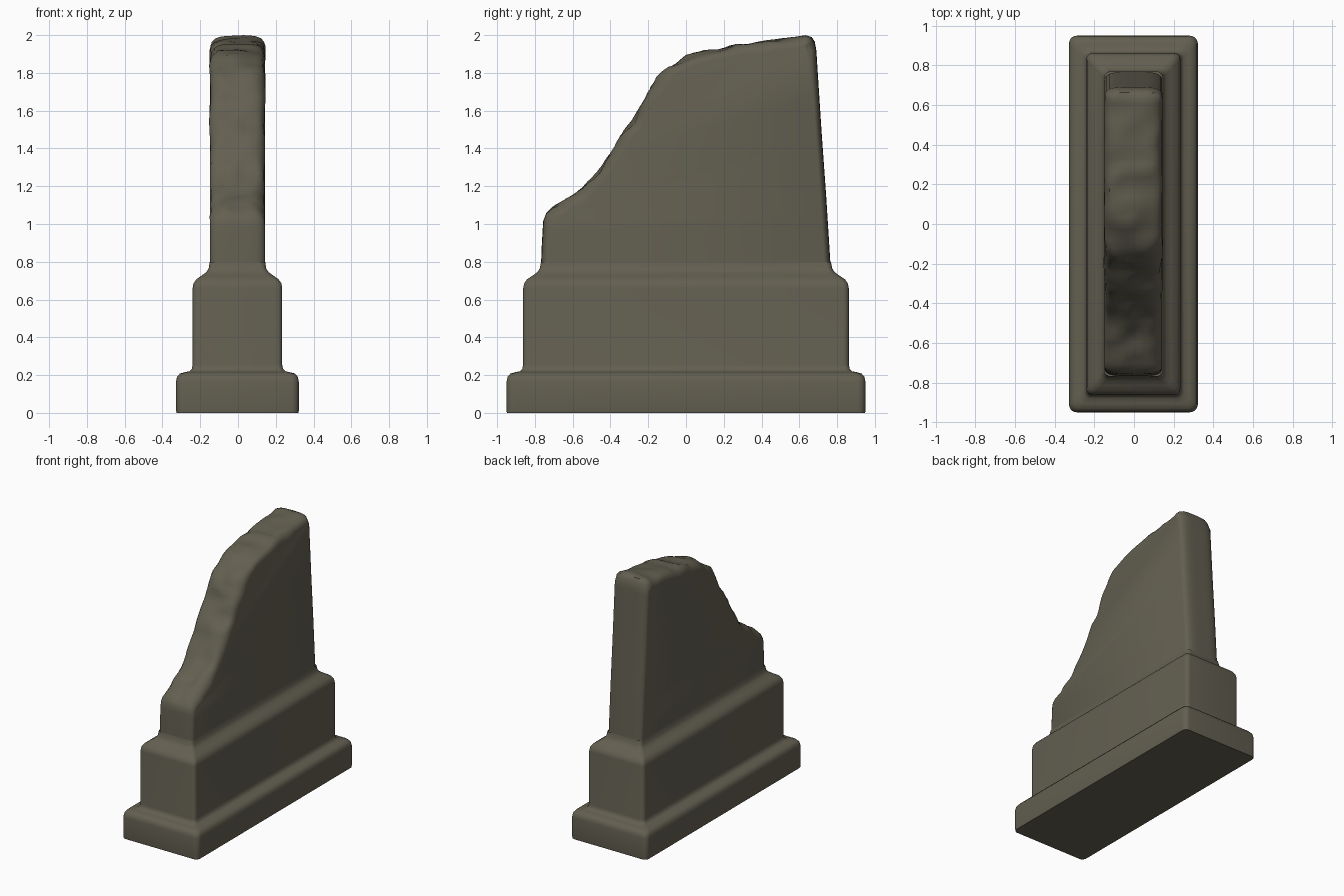
import bpy, bmesh, math
from mathutils import Vector, noise

if "Cube" in bpy.data.objects:
    bpy.data.objects.remove(bpy.data.objects["Cube"])

stone = bpy.data.materials.new("weathered stone")
stone.diffuse_color = (0.125, 0.115, 0.082, 1)
stone.use_nodes = True
stone.node_tree.nodes["Principled BSDF"].inputs["Base Color"].default_value = stone.diffuse_color


def finish(bm, name):
    bmesh.ops.recalc_face_normals(bm, faces=bm.faces)
    me = bpy.data.meshes.new(name)
    bm.to_mesh(me)
    bm.free()
    me.materials.append(stone)
    ob = bpy.data.objects.new(name, me)
    bpy.context.collection.objects.link(ob)
    bpy.ops.object.select_all(action='DESELECT')
    ob.select_set(True)
    bpy.context.view_layer.objects.active = ob
    bpy.ops.object.shade_smooth_by_angle(angle=math.radians(40))
    return ob


def bridge(bm, a, b, closed):
    n = len(a)
    for i in range(n if closed else n - 1):
        j = (i + 1) % n
        bm.faces.new((a[i], a[j], b[j], b[i]))


def rounded_rect(hx, hy, r, steps=5):
    pts = []
    for k, (sx, sy) in enumerate([(1, 1), (-1, 1), (-1, -1), (1, -1)]):
        for s in range(steps + 1):
            a = math.pi / 2 * (k + s / steps)
            pts.append((sx * (hx - r) + r * math.cos(a), sy * (hy - r) + r * math.sin(a)))
    return pts


# Stepped base: rounded rectangles (half width, half length, height, corner radius)
tiers = [(.322, .948, 0, .035), (.325, .95, .012, .04), (.325, .95, .165, .04),
         (.32, .945, .19, .04), (.305, .93, .208, .04), (.28, .905, .215, .035),
         (.255, .88, .22, .03), (.242, .867, .232, .03), (.237, .862, .255, .03),
         (.237, .862, .66, .03), (.233, .857, .685, .03), (.218, .842, .707, .03),
         (.19, .812, .727, .03), (.165, .787, .745, .03), (.152, .774, .765, .03),
         (.147, .767, .80, .03)]
bm = bmesh.new()
rings = [[bm.verts.new((x - .003, y, z)) for x, y in rounded_rect(hx, hy, r)]
         for hx, hy, z, r in tiers]
for a, b in zip(rings, rings[1:]):
    bridge(bm, a, b, True)
bm.faces.new(rings[0])
finish(bm, "stepped_base")

# Broken wall: side outline (y, z), from front foot over the broken edge to back foot
outline = [(-.768, .77), (-.764, .88), (-.756, 1.02), (-.742, 1.06), (-.71, 1.09), (-.64, 1.135),
           (-.55, 1.197), (-.47, 1.28), (-.40, 1.38), (-.35, 1.47), (-.29, 1.55), (-.22, 1.67),
           (-.16, 1.78), (-.10, 1.84), (0, 1.897), (.10, 1.922), (.20, 1.948), (.40, 1.97),
           (.58, 1.993), (.635, 2.0), (.665, 1.99), (.682, 1.965), (.69, 1.92), (.717, 1.50),
           (.742, 1.15), (.766, .77)]
path = []
for p, q in zip(outline, outline[1:]):
    p, q = Vector(p), Vector(q)
    n = max(1, round((q - p).length / .035))
    path += [p.lerp(q, i / n) for i in range(n)]
path.append(Vector(outline[-1]))

# Slices across the thickness (x, inset of the rounded rim)
half = [(.145, .058), (.138, .034), (.122, .016), (.098, .005), (.065, 0), (.03, 0)]
slices = [(-x, d) for x, d in half] + [(0, 0)] + [(x, d) for x, d in reversed(half)]
bm = bmesh.new()
loops = []
for x, inset in slices:
    loop = []
    for i, p in enumerate(path):
        t = (path[min(i + 1, len(path) - 1)] - path[max(i - 1, 0)]).normalized()
        out = Vector((-t.y, t.x))
        broken = min(1, max(0, (p.y - 1.0) / .12)) if out.y > .2 else 0
        chip = abs(noise.noise(Vector((x * 7, p.x * 6, p.y * 6)))) * .04 * broken
        chip *= min(1, abs(.66 - p.x) / .25 + .1)
        side = .55 + .45 * broken
        v = p - out * (inset * side + chip)
        wobble = noise.noise(Vector((p.x * 5, p.y * 5, 3))) * .01 * broken
        loop.append(bm.verts.new((x - .003 + wobble, v.x, v.y)))
    loops.append(loop)
for a, b in zip(loops, loops[1:]):
    bridge(bm, a, b, False)
bm.faces.new(loops[0])
bm.faces.new(list(reversed(loops[-1])))
finish(bm, "broken_wall")
